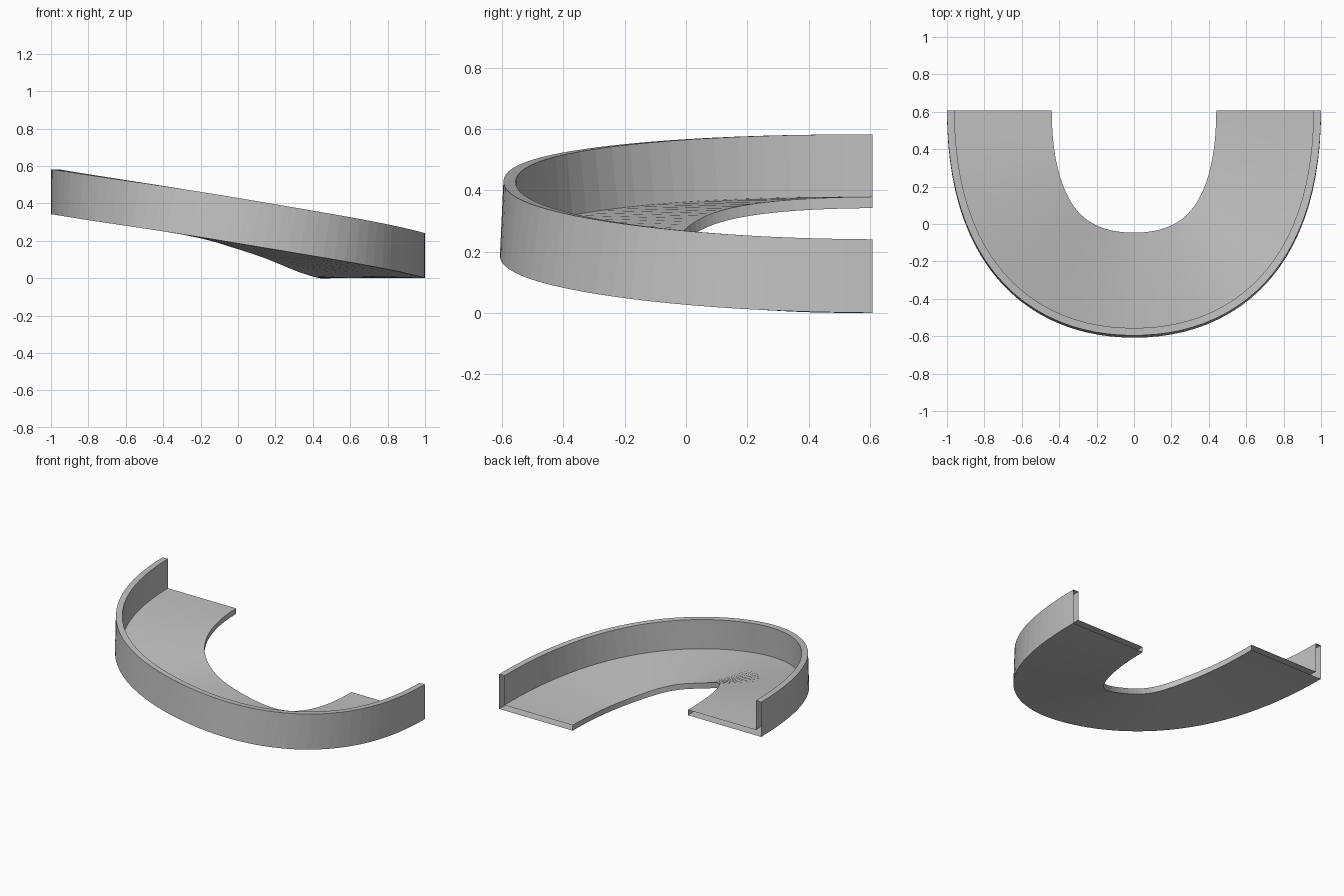
import bpy, bmesh, math
from mathutils import Vector
from mathutils.geometry import interpolate_bezier

cube = bpy.data.objects.get("Cube")
if cube:
    bpy.data.objects.remove(cube, do_unlink=True)

# Path and section sizes
HALF_STEPS = 24
HALF_WIDTH, WALL, FLOOR, HEIGHT = 0.28, 0.04, 0.037, 0.24
RISE, BANK = 0.342, math.radians(3.1)
UP = Vector((0, 0, 1))

# L-shaped section: (outward, up), from the outer bottom corner round to the inner one
section = [
    (HALF_WIDTH, 0), (HALF_WIDTH, HEIGHT),
    (HALF_WIDTH - WALL, HEIGHT), (HALF_WIDTH - WALL, FLOOR),
    (-HALF_WIDTH, FLOOR), (-HALF_WIDTH, 0),
]

# Climbing U-shaped path: the low half, then its mirrored high half
low = interpolate_bezier(
    Vector((0.72, 0.608, 0)), Vector((0.72, -0.072, 0)),
    Vector((0.41, -0.328, RISE / 2 - 0.088)), Vector((0, -0.328, RISE / 2)),
    HALF_STEPS + 1)
high = [Vector((-p.x, p.y, RISE - p.z)) for p in reversed(low[:-1])]
path = low + high


def section_points(i):
    """Section square to the path, banked inward through the bend."""
    if i in (0, len(path) - 1):
        tangent = Vector((0, 1 if i else -1, 0))
    else:
        tangent = (path[i + 1] - path[i - 1]).normalized()
    outward = UP.cross(tangent).normalized()
    upright = tangent.cross(outward)
    bank = BANK * abs(outward.y)
    side = outward * math.cos(bank) + upright * math.sin(bank)
    top = upright * math.cos(bank) - outward * math.sin(bank)
    return [path[i] + side * u + top * v for u, v in section]


# Sweep the section into a shell with open ends
bm = bmesh.new()
rings = [[bm.verts.new(p) for p in section_points(i)] for i in range(len(path))]
count = len(section)
for a, b in zip(rings, rings[1:]):
    for k in range(count):
        n = (k + 1) % count
        bm.faces.new((a[k], a[n], b[n], b[k]))
mesh = bpy.data.meshes.new("curved_ramp")
bm.to_mesh(mesh)
bm.free()
ramp = bpy.data.objects.new("curved_ramp", mesh)
bpy.context.collection.objects.link(ramp)

# Plain grey surface
grey = bpy.data.materials.new("plain_grey")
grey.use_nodes = True
colour = (0.54, 0.54, 0.54, 1)
grey.diffuse_color = colour
grey.node_tree.nodes["Principled BSDF"].inputs["Base Color"].default_value = colour
mesh.materials.append(grey)
